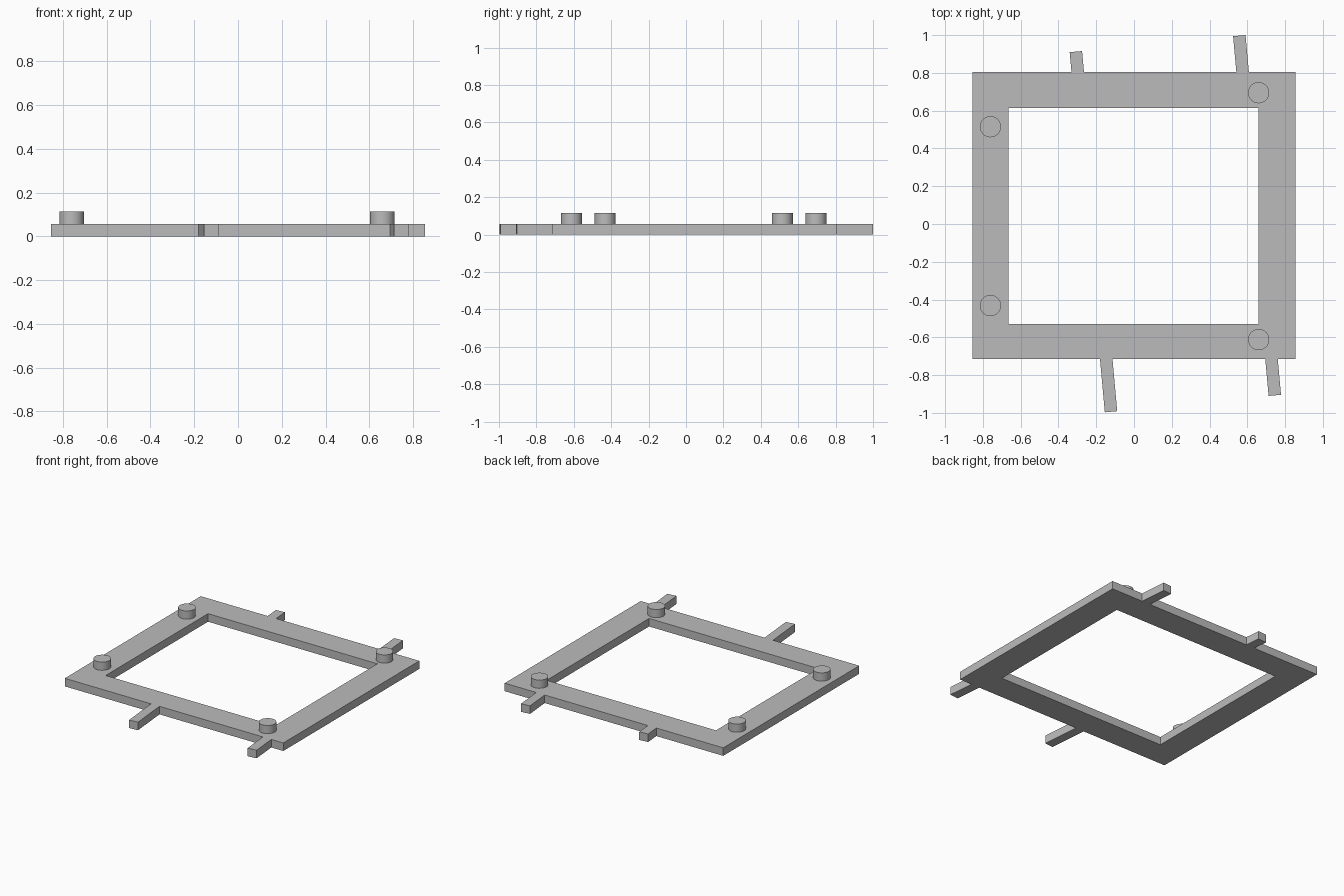
import bpy
import bmesh
from math import radians, tan, sin, cos
from mathutils import Vector

cube = bpy.data.objects.get("Cube")
if cube:
    bpy.data.objects.remove(cube, do_unlink=True)

THICK = 0.057
STUD_TOP = 0.115
STUD_RADIUS = 0.056
TAB_WIDTH = 0.066
TILT = radians(5.2)
BACK, FRONT = 0.805, -0.715

grey = bpy.data.materials.new("light grey")
grey.use_nodes = True
grey.diffuse_color = (0.5, 0.5, 0.5, 1)
grey.node_tree.nodes["Principled BSDF"].inputs["Base Color"].default_value = (0.5, 0.5, 0.5, 1)


def finish(name, bm):
    bmesh.ops.recalc_face_normals(bm, faces=bm.faces)
    mesh = bpy.data.meshes.new(name)
    bm.to_mesh(mesh)
    bm.free()
    mesh.materials.append(grey)
    obj = bpy.data.objects.new(name, mesh)
    bpy.context.collection.objects.link(obj)
    return obj


def rectangle(x0, x1, y0, y1):
    return [(x0, y0), (x1, y0), (x1, y1), (x0, y1)]


# Flat rectangular frame with an open middle
def build_frame():
    outer = rectangle(-0.855, 0.855, FRONT, BACK)
    inner = rectangle(-0.665, 0.66, -0.53, 0.615)
    bm = bmesh.new()
    loops = [[bm.verts.new((x, y, z)) for x, y in ring]
             for ring, z in ((outer, 0), (outer, THICK), (inner, THICK), (inner, 0))]
    for k, loop in enumerate(loops):
        after = loops[(k + 1) % len(loops)]
        for i in range(4):
            j = (i + 1) % 4
            bm.faces.new((loop[i], loop[j], after[j], after[i]))
    finish("frame", bm)


# Slightly slanted tab growing from the front or back edge of the frame
def build_tab(name, base_x, edge_y, length):
    out = 1 if edge_y > 0 else -1
    along = Vector((-out * sin(TILT), out * cos(TILT)))
    across = Vector((cos(TILT), sin(TILT))) * TAB_WIDTH / 2
    base = Vector((base_x, edge_y))
    end = base + along * length
    half = Vector((TAB_WIDTH / 2 / cos(TILT), 0))
    outline = [base - half, base + half, end + across, end - across]
    bm = bmesh.new()
    face = bm.faces.new([bm.verts.new((p.x, p.y, 0)) for p in outline])
    grown = bmesh.ops.extrude_face_region(bm, geom=[face], use_keep_orig=True)["geom"]
    verts = [v for v in grown if isinstance(v, bmesh.types.BMVert)]
    bmesh.ops.translate(bm, verts=verts, vec=(0, 0, THICK))
    finish(name, bm)


# Round stud standing on the frame
def build_stud(name, x, y):
    height = STUD_TOP - THICK
    bpy.ops.mesh.primitive_cylinder_add(
        vertices=48, radius=STUD_RADIUS, depth=height,
        location=(x, y, THICK + height / 2))
    stud = bpy.context.object
    stud.name = name
    stud.data.materials.append(grey)
    bpy.ops.object.shade_smooth_by_angle()


build_frame()

build_tab("front_long_tab", -0.147, FRONT, 0.28)
build_tab("front_short_tab", 0.728, FRONT, 0.193)
build_tab("back_short_tab", -0.298, BACK, 0.108)
build_tab("back_long_tab", 0.575, BACK, 0.193)

build_stud("back_right_stud", -0.76, 0.515)
build_stud("front_right_stud", -0.76, -0.432)
build_stud("back_left_stud", 0.66, 0.695)
build_stud("front_left_stud", 0.66, -0.612)
